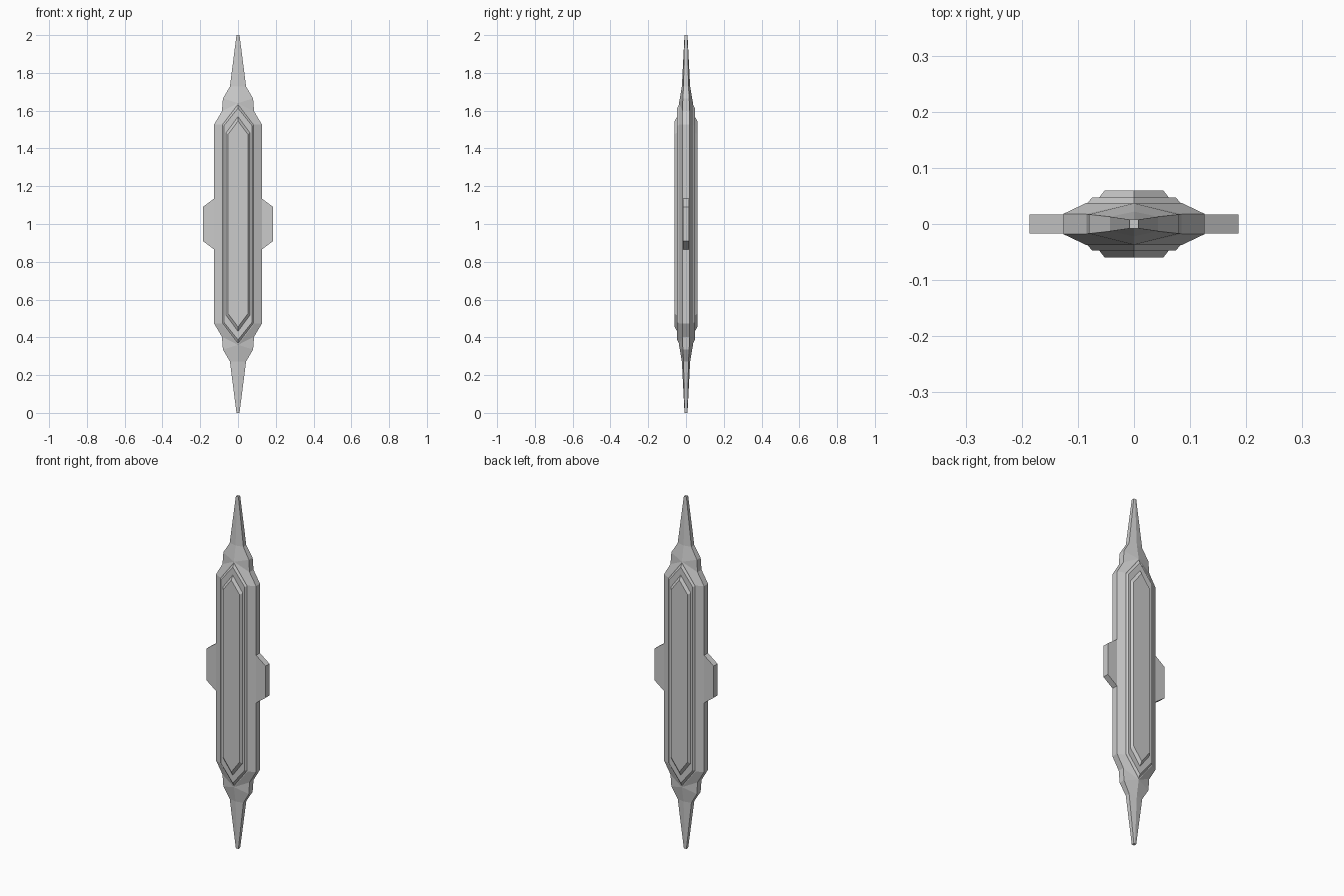
import bpy
import bmesh

cube = bpy.data.objects.get("Cube")
if cube:
    bpy.data.objects.remove(cube, do_unlink=True)

grey = bpy.data.materials.new("plain grey")
grey.use_nodes = True
colour = (0.6, 0.6, 0.6, 1)
grey.diffuse_color = colour
grey.node_tree.nodes["Principled BSDF"].inputs["Base Color"].default_value = colour


def mirrored_part(name, points, faces):
    """Build one eighth of a part and mirror it across x, y and z."""
    bm = bmesh.new()
    verts = {key: bm.verts.new(co) for key, co in points.items()}
    for keys in faces:
        bm.faces.new([verts[k] for k in keys])
    # Open cuts lie on the mirror planes; mirror each way and weld
    for axis in range(3):
        geom = bm.verts[:] + bm.edges[:] + bm.faces[:]
        copy = bmesh.ops.duplicate(bm, geom=geom)["geom"]
        for v in copy:
            if isinstance(v, bmesh.types.BMVert):
                v.co[axis] *= -1
        bmesh.ops.remove_doubles(bm, verts=bm.verts[:], dist=0.0002)
    bmesh.ops.recalc_face_normals(bm, faces=bm.faces[:])
    mesh = bpy.data.meshes.new(name)
    bm.to_mesh(mesh)
    bm.free()
    mesh.materials.append(grey)
    obj = bpy.data.objects.new(name, mesh)
    obj.location.z = 1
    bpy.context.collection.objects.link(obj)
    return obj


def raised_panel(name, base, top):
    """Long hexagon with sloping sides; each level is (half width, side z, apex z, y)."""
    points = {}
    for level, (w, side, apex, y) in zip("bt", (base, top)):
        points[level + "0"] = (w, -y, 0)
        points[level + "1"] = (w, -y, side)
        points[level + "2"] = (0, -y, apex)
        points[level + "3"] = (0, -y, 0)
    faces = [("b0", "b1", "t1", "t0"), ("b1", "b2", "t2", "t1"),
             ("t0", "t1", "t2", "t3")]
    return mirrored_part(name, points, faces)


# Body: pointed at both ends, stepped shoulders, thin rim and central ridge
rim = [(0.008, 0.008, 1.0), (0.043, 0.013, 0.727), (0.08, 0.017, 0.665),
       (0.085, 0.018, 0.597), (0.126, 0.018, 0.528), (0.126, 0.018, 0)]
body = {}
for i, (x, y, z) in enumerate(rim):
    body[f"rim{i}"] = (x, -y, z)
    body[f"mid{i}"] = (x, 0, z)
body.update(tip=(0, -0.008, 1.0), tip_mid=(0, 0, 1.0), ridge=(0, -0.022, 0.727),
            apex=(0, -0.037, 0.64), corner=(0.086, -0.037, 0.528),
            side=(0.086, -0.037, 0), centre=(0, -0.037, 0))
body_faces = [(f"rim{i}", f"mid{i}", f"mid{i+1}", f"rim{i+1}") for i in range(5)]
body_faces += [("tip", "rim0", "rim1", "ridge"), ("ridge", "rim1", "rim2", "apex"),
               ("apex", "rim2", "rim3"), ("apex", "rim3", "rim4", "corner"),
               ("corner", "rim4", "rim5", "side"),
               ("apex", "corner", "side", "centre"),
               ("tip", "tip_mid", "mid0", "rim0")]
mirrored_part("body", body, body_faces)

# Stacked panels on front and back
raised_panel("outer_panel", (0.084, 0.525, 0.635, 0.036), (0.075, 0.52, 0.613, 0.047))
raised_panel("inner_panel", (0.063, 0.485, 0.57, 0.046), (0.052, 0.475, 0.545, 0.06))

# Side lugs: one short tapered block each side
for name, s in (("left_lug", 1), ("right_lug", -1)):
    bm = bmesh.new()
    outline = [(0.11, -0.147), (0.126, -0.135), (0.186, -0.09),
               (0.186, 0.09), (0.126, 0.135), (0.11, 0.147)]
    face = bm.faces.new([bm.verts.new((s * x, -0.0172, z)) for x, z in outline])
    out = bmesh.ops.extrude_face_region(bm, geom=[face])["geom"]
    moved = [v for v in out if isinstance(v, bmesh.types.BMVert)]
    bmesh.ops.translate(bm, verts=moved, vec=(0, 0.0344, 0))
    bmesh.ops.recalc_face_normals(bm, faces=bm.faces[:])
    mesh = bpy.data.meshes.new(name)
    bm.to_mesh(mesh)
    bm.free()
    mesh.materials.append(grey)
    lug = bpy.data.objects.new(name, mesh)
    lug.location.z = 1
    bpy.context.collection.objects.link(lug)
